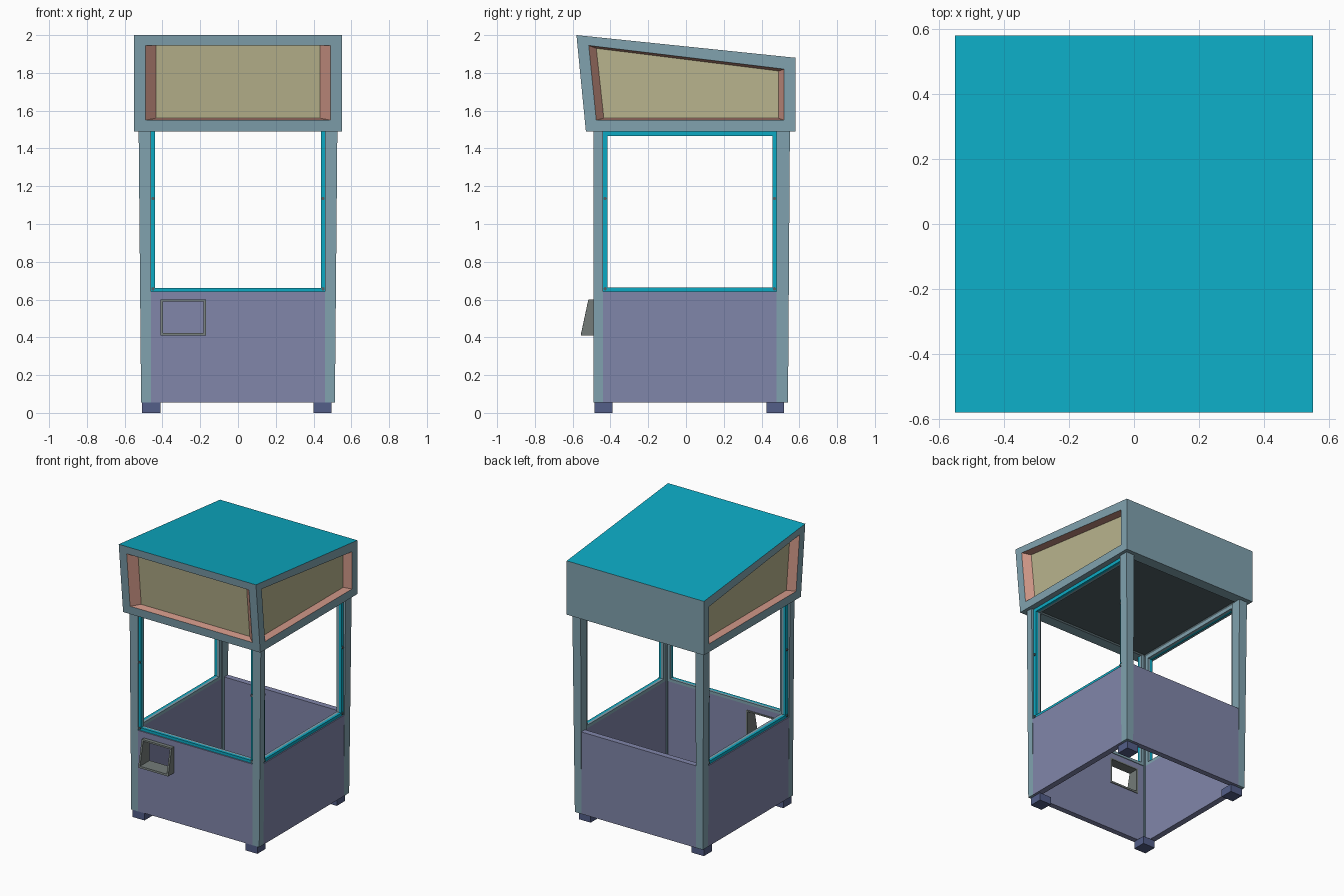
import bpy, bmesh

if "Cube" in bpy.data.objects:
    bpy.data.objects.remove(bpy.data.objects["Cube"])


def material(name, rgb):
    m = bpy.data.materials.new(name)
    m.diffuse_color = [c ** 2.2 for c in rgb] + [1]   # sRGB to linear
    m.use_nodes = True
    m.node_tree.nodes["Principled BSDF"].inputs["Base Color"].default_value = m.diffuse_color
    return m


TRIM = material("grey_blue", (0.50, 0.63, 0.68))
BODY = material("purple_blue", (0.50, 0.52, 0.66))
TEAL = material("teal", (0.08, 0.66, 0.76))
CORAL = material("coral", (0.80, 0.58, 0.52))
CREAM = material("cream", (0.72, 0.70, 0.55))
DARK = material("dark_grey", (0.32, 0.38, 0.40))
FOOT = material("foot_blue", (0.33, 0.37, 0.53))
HATCH = material("hatch_grey", (0.45, 0.48, 0.47))


def finish(name, bm, mats):
    bmesh.ops.remove_doubles(bm, verts=bm.verts, dist=1e-5)
    bmesh.ops.recalc_face_normals(bm, faces=bm.faces)
    me = bpy.data.meshes.new(name)
    bm.to_mesh(me)
    bm.free()
    for m in mats:
        me.materials.append(m)
    ob = bpy.data.objects.new(name, me)
    bpy.context.collection.objects.link(ob)
    return ob


def add_face(bm, pts, mat=0):
    bm.faces.new([bm.verts.new(p) for p in pts]).material_index = mat


def bridge(bm, a, b, mat=0):
    for i in range(len(a)):
        j = (i + 1) % len(a)
        add_face(bm, (a[i], a[j], b[j], b[i]), mat)


def rect(x0, x1, y0, y1, z):
    return [(x0, y0, z), (x1, y0, z), (x1, y1, z), (x0, y1, z)]


def loft(name, low, high, mat):
    bm = bmesh.new()
    add_face(bm, low)
    add_face(bm, high)
    bridge(bm, low, high)
    return finish(name, bm, [mat])


def box(name, x0, x1, y0, y1, z0, z1, mat):
    return loft(name, rect(x0, x1, y0, y1, z0), rect(x0, x1, y0, y1, z1), mat)


def ring(name, loops, mat):
    # closed frame from four loops: front outer, front inner, back inner, back outer
    bm = bmesh.new()
    for i in range(4):
        bridge(bm, loops[i], loops[(i + 1) % 4])
    return finish(name, bm, [mat])


def recess(bm, outer, opening, inner, side, panel):
    bridge(bm, outer, opening)
    bridge(bm, opening, inner, side)
    add_face(bm, inner, panel)


# header: sloped box with recessed sign panels on front and sides
def front_y(z):
    return -0.53 - 0.05 * (z - 1.49) / 0.51


def front_loop(w, z0, z1, d=0):
    return [(x, front_y(z) + d, z) for x, z in ((-w, z0), (w, z0), (w, z1), (-w, z1))]


def side_loop(x, pts):
    return [(x, y, z) for y, z in pts]


bm = bmesh.new()
profile = [(-0.53, 1.49), (0.58, 1.49), (0.58, 1.88), (-0.58, 2.0)]
recess(bm, front_loop(0.55, 1.49, 2.0), front_loop(0.49, 1.55, 1.945),
       front_loop(0.435, 1.56, 1.945, 0.05), 1, 2)
for s in (-1, 1):
    recess(bm, side_loop(s * 0.55, profile),
           side_loop(s * 0.55, [(-0.475, 1.55), (0.52, 1.55), (0.52, 1.82), (-0.515, 1.945)]),
           side_loop(s * 0.50, [(-0.435, 1.56), (0.49, 1.56), (0.49, 1.81), (-0.475, 1.93)]), 1, 2)
recess(bm, rect(-0.55, 0.55, -0.53, 0.58, 1.49), rect(-0.47, 0.47, -0.45, 0.50, 1.49),
       rect(-0.47, 0.47, -0.45, 0.50, 1.505), 4, 4)
add_face(bm, [(-0.55, -0.58, 2.0), (0.55, -0.58, 2.0), (0.55, 0.58, 1.88), (-0.55, 0.58, 1.88)], 3)
add_face(bm, [(-0.55, 0.58, 1.49), (0.55, 0.58, 1.49), (0.55, 0.58, 1.88), (-0.55, 0.58, 1.88)])
finish("header", bm, [TRIM, CORAL, CREAM, TEAL, DARK])

# corner posts leaning slightly outward, and feet
for s, side in ((-1, "left"), (1, "right")):
    for end, low, high in (("front", (-0.49, -0.44), (-0.49, -0.44)),
                           ("back", (0.48, 0.54), (0.48, 0.55))):
        loft(f"{end}_{side}_post", rect(s * 0.46, s * 0.513, *low, 0.055),
             rect(s * 0.46, s * 0.526, *high, 1.49), BODY if end == "none" else TRIM)
    fx = (-0.507, -0.41) if s < 0 else (0.40, 0.495)
    box(f"front_{side}_foot", *fx, -0.485, -0.39, 0, 0.056, FOOT)
    box(f"back_{side}_foot", *fx, 0.425, 0.52, 0, 0.056, FOOT)

# lower side and back panels
for s, side in ((-1, "left"), (1, "right")):
    loft(f"{side}_panel", rect(s * 0.47, s * 0.513, -0.44, 0.48, 0.055),
         rect(s * 0.47, s * 0.516, -0.44, 0.48, 0.642), BODY)
loft("back_panel", rect(-0.46, 0.46, 0.50, 0.54, 0.055),
     rect(-0.46, 0.46, 0.50, 0.542, 0.65), BODY)


# front panel with the prize hatch hole
def upright(x0, x1, z0, z1, y_low, y_high):
    return [(x0, y_low, z0), (x1, y_low, z0), (x1, y_high, z1), (x0, y_high, z1)]


wall, hole = (-0.46, 0.46, 0.055, 0.642), (-0.41, -0.17, 0.41, 0.60)
ring("front_panel", [upright(*wall, -0.49, -0.49), upright(*hole, -0.49, -0.49),
                     upright(*hole, -0.45, -0.45), upright(*wall, -0.45, -0.45)], BODY)

# prize hatch: slanted open frame through the front panel
mouth = (-0.397, -0.183, 0.423, 0.59)
ring("prize_hatch", [upright(*hole, -0.557, -0.517), upright(*mouth, -0.555, -0.519),
                     upright(*mouth, -0.445, -0.445), upright(*hole, -0.445, -0.445)], HATCH)

# front window: teal frame with a grey liner behind it
for label, y0, y1, mat in (("frame", -0.482, -0.465, TEAL), ("liner", -0.465, -0.445, TRIM)):
    box(f"front_window_{label}_sill", -0.46, 0.46, y0, y1, 0.642, 0.662, mat)
    for s, side in ((-1, "left"), (1, "right")):
        box(f"front_window_{label}_{side}", s * 0.44, s * 0.46, y0, y1, 0.662, 1.49, mat)

# side windows: frame on all four edges
for s, side in ((-1, "left"), (1, "right")):
    for label, x0, x1, mat in (("frame", 0.508, 0.49, TEAL), ("liner", 0.49, 0.47, TRIM)):
        name = f"{side}_window_{label}"
        box(name + "_sill", s * x0, s * x1, -0.44, 0.48, 0.642, 0.664, mat)
        box(name + "_top", s * x0, s * x1, -0.44, 0.48, 1.465, 1.49, mat)
        box(name + "_front", s * x0, s * x1, -0.44, -0.415, 0.664, 1.465, mat)
        box(name + "_back", s * x0, s * x1, 0.457, 0.48, 0.664, 1.465, mat)


# small round window bolts
def bolt(name, loc, rot):
    bpy.ops.mesh.primitive_cylinder_add(vertices=12, radius=0.009, depth=0.012,
                                        location=loc, rotation=rot)
    bpy.context.object.name = name
    bpy.context.object.data.materials.append(DARK)


for s in (-1, 1):
    for z in (0.657, 1.135):
        bolt("front_window_bolt", (s * 0.45, -0.482, z), (1.5708, 0, 0))
        for y in (-0.428, 0.468):
            bolt("side_window_bolt", (s * 0.508, y, z), (0, 1.5708, 0))
